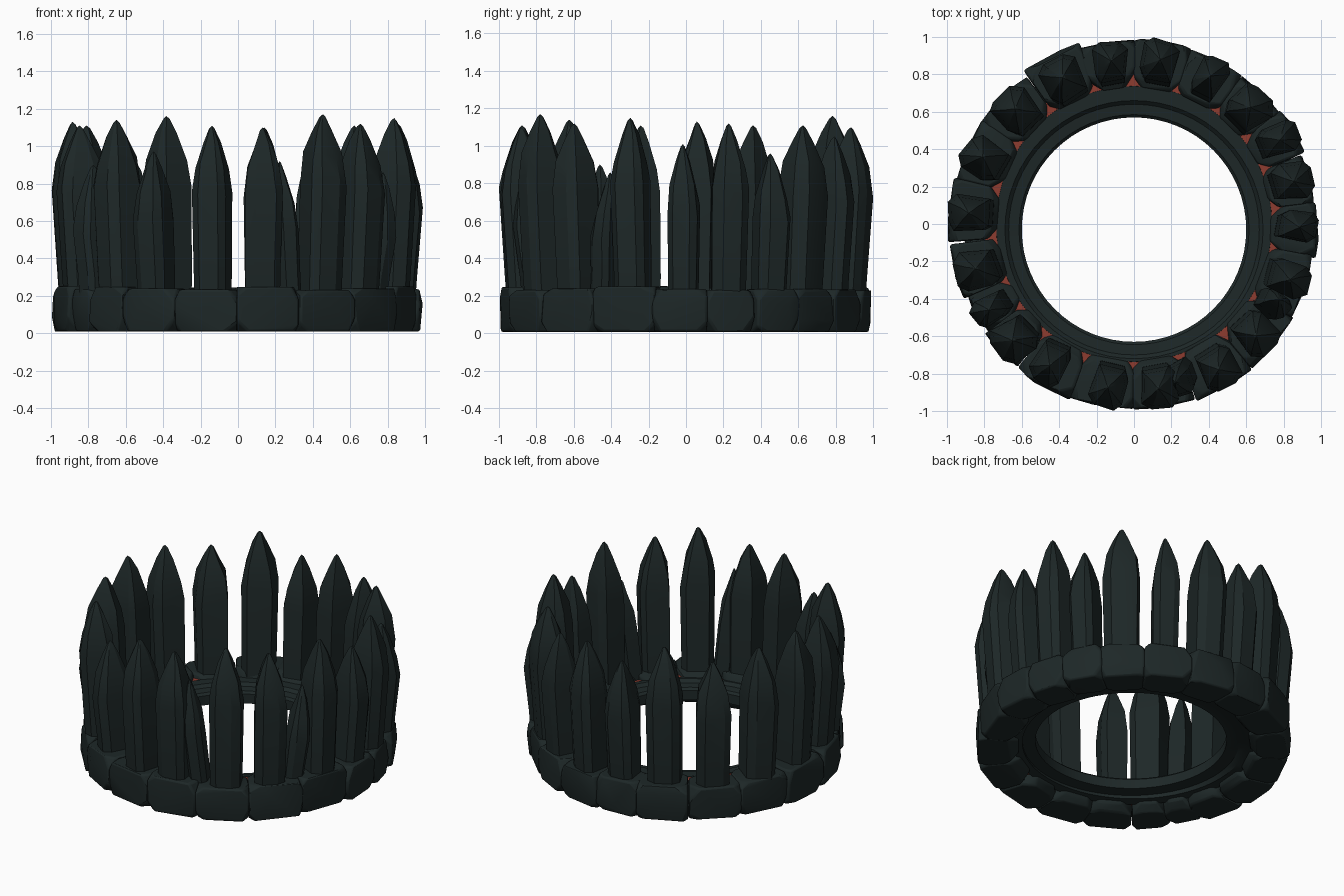
import bpy, bmesh, math, random
from mathutils import Vector

random.seed(7)
if "Cube" in bpy.data.objects:
    bpy.data.objects.remove(bpy.data.objects["Cube"])


def material(name, rgb):
    m = bpy.data.materials.new(name)
    m.use_nodes = True
    m.diffuse_color = (*rgb, 1)
    m.node_tree.nodes["Principled BSDF"].inputs["Base Color"].default_value = (*rgb, 1)
    return m


STONE = material("dark slate", (0.0125, 0.0205, 0.0205))
EMBER = material("ember red", (0.27, 0.045, 0.03))


def finish(bm, name, mat, smooth=30, bevel=0):
    bmesh.ops.recalc_face_normals(bm, faces=bm.faces[:])
    mesh = bpy.data.meshes.new(name)
    bm.to_mesh(mesh)
    bm.free()
    mesh.materials.append(mat)
    ob = bpy.data.objects.new(name, mesh)
    bpy.context.collection.objects.link(ob)
    if bevel:
        mod = ob.modifiers.new("worn edges", "BEVEL")
        mod.width, mod.segments, mod.limit_method = bevel, 2, "ANGLE"
    bpy.ops.object.select_all(action="DESELECT")
    ob.select_set(True)
    bpy.context.view_layer.objects.active = ob
    bpy.ops.object.shade_smooth_by_angle(angle=math.radians(smooth))


def polar(angle, r, z, side=0):
    c, s = math.cos(angle), math.sin(angle)
    return Vector((c * r - s * side, s * r + c * side, z))


def bridge(bm, rings, closed=False):
    pairs = list(zip(rings, rings[1:])) + ([(rings[-1], rings[0])] if closed else [])
    for a, b in pairs:
        for i in range(len(a)):
            j = (i + 1) % len(a)
            bm.faces.new((a[i], a[j], b[j], b[i]))


def lathe(name, profile, mat, steps=64, shift=0):
    # The shift moves only the hole, so the rim stays centred
    bm = bmesh.new()
    rings = [[bm.verts.new(polar(math.tau * i / steps, r, z) + Vector((0, shift if r < .7 else 0, 0)))
              for i in range(steps)] for r, z in profile]
    bridge(bm, rings, closed=True)
    finish(bm, name, mat)


def jit(amount):
    return random.uniform(-amount, amount)


FOOTPRINT = [(-1, -.7), (-1, .7), (-.55, 1), (.7, .95), (1, .5), (.95, -.55), (.5, -1)]


def spike(name, angle, height, half, radius, lean=0):
    # Faceted stake, slightly bowed outwards, with a blunt point
    sections = [(.1, .9, -.035), (.3, .94, -.025), (height - .36, 1, 0),
                (height - .22, .83, 0), (height - .09, .43, 0), (height - .015, .13, 0)]
    shape = [(u + jit(.08), v + jit(.06)) for u, v in FOOTPRINT]
    twist = jit(.13)
    c, s = math.cos(twist), math.sin(twist)
    depth = min(.11, half * 1.25)
    bm = bmesh.new()
    rings = []
    for z, k, bow in sections:
        wob = jit(.03)
        rings.append([bm.verts.new(polar(
            angle, radius + bow + depth * k * (u * c - v * s),
            z + (jit(.03) if .3 < z < height - .1 else 0),
            lean * z + half * (k * (u * s + v * c) + wob))) for u, v in shape])
    bridge(bm, rings)
    bm.faces.new(rings[0])
    tip = bm.verts.new(sum((v.co for v in rings[-1]), Vector()) / len(shape) + Vector((0, 0, .015)))
    for i, v in enumerate(rings[-1]):
        bm.faces.new((v, rings[-1][(i + 1) % len(shape)], tip))
    finish(bm, name, STONE, 20)


def rock(name, start, end):
    # Chiselled wedge: hull of a box whose corners are each cut back three ways
    bm = bmesh.new()
    mid, half = (start + end) / 2 + jit(.01), (end - start) / 2
    inner, outer = .765 + jit(.015), .972 + jit(.018)
    low, high = .008, .24 + jit(.012)
    for su in (0, 1):
        for sv in (-1, 1):
            for sz in (0, 1):
                for axis in range(3):
                    cut = [0, 0, 0]
                    cut[axis] = random.uniform(.03, .085)
                    r = outer - cut[0] if su else inner + cut[0] * .6
                    z = high - cut[2] if sz else low + cut[2]
                    side = sv * (half * r * 1.02 - cut[1] * .8)
                    bm.verts.new(polar(mid, r + jit(.012), z, side))
    # Bulge on the outside, narrower nose on the inside
    bm.verts.new(polar(mid, outer + .02, .12 + jit(.05), jit(.06)))
    for sv in (-1, 1):
        for z in (.05, .205):
            bm.verts.new(polar(mid, .725, z, sv * (half * .725 - random.uniform(.025, .06))))
    hull = bmesh.ops.convex_hull(bm, input=bm.verts[:])
    loose = {v for v in hull["geom_interior"] + hull["geom_unused"] if isinstance(v, bmesh.types.BMVert)}
    bmesh.ops.delete(bm, geom=list(loose), context="VERTS")
    finish(bm, name, STONE, 35, bevel=.012)


# Inner ring with a stepped lip
lathe("inner_ring", [(.60, .10), (.60, .165), (.615, .18), (.67, .185), (.69, .205),
                     (.737, .205), (.755, .06), (.70, .07), (.68, .095)], STONE, shift=-.03)
# Glowing core that shows through the gaps between the rocks
lathe("ember_core", [(.725, .075), (.725, .2), (.81, .2), (.81, .075)], EMBER)
# Dark bed closing the outer gaps
lathe("rock_bed", [(.80, .04), (.80, .205), (.88, .20), (.91, .12), (.88, .04)], STONE)

# Angle in degrees, height, half width, distance from centre
STAKES = [(-1, 1.01, .085, .885), (15, 1.12, .1, .885), (30, .96, .09, .9), (45, 1.11, .11, .88),
          (62.5, 1.05, .085, .89), (81, 1.1, .1, .89), (98, 1.03, .095, .88), (116, 1.16, .11, .87),
          (136, 1.06, .115, .885), (156, 1.11, .11, .885), (176, 1.13, .1, .885), (196, 1.11, .11, .88),
          (210.5, .9, .08, .9), (223.5, 1.14, .115, .9), (239, .97, .095, .88), (261, 1.11, .098, .885),
          (278.5, 1.1, .1, .89), (300, 1.17, .105, .9), (317.5, 1.12, .105, .885), (340.5, 1.15, .1, .885)]
angles = [math.radians(stake[0]) for stake in STAKES]
for i, (_, height, half, radius) in enumerate(STAKES):
    spike(f"spike_{i + 1}", angles[i], height, half, radius)
    before = angles[i - 1] - (math.tau if i == 0 else 0)
    after = angles[(i + 1) % len(angles)] + (math.tau if i == len(angles) - 1 else 0)
    rock(f"base_rock_{i + 1}", (before + angles[i]) / 2, (angles[i] + after) / 2)

# Short broken shards leaning on their neighbours
spike("front_shard", math.radians(290), .92, .065, .87, lean=-.09)
spike("side_shard", math.radians(327.5), .86, .065, .87, lean=.09)
